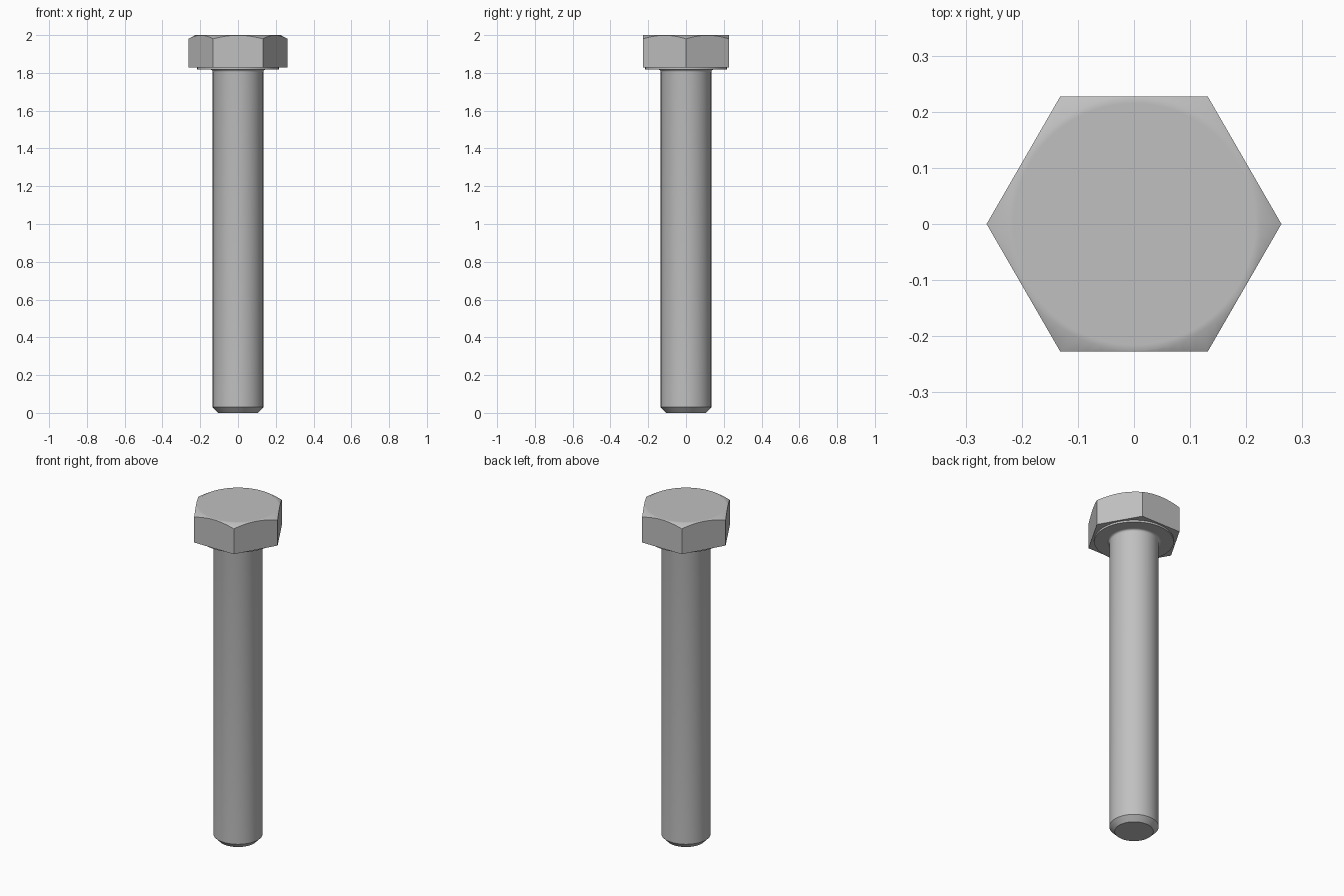
import bpy
import bmesh
from math import cos, sin, tan, pi, radians

SEGMENTS = 72
APOTHEM = 0.2275
SHANK_R = 0.134
HEAD_BASE = 1.828
WASHER_BASE = 1.817

old = bpy.data.objects.get("Cube")
if old:
    bpy.data.objects.remove(old, do_unlink=True)

steel = bpy.data.materials.new("steel grey")
steel.use_nodes = True
colour = (0.53, 0.53, 0.53, 1)
steel.diffuse_color = colour
steel.node_tree.nodes["Principled BSDF"].inputs["Base Color"].default_value = colour


def hex_radius(angle):
    """Distance from the axis to a hexagon with corners on the x axis."""
    return APOTHEM / cos(angle % (pi / 3) - pi / 6)


def lathe(name, rings, cap_first=True, cap_last=True):
    """Skin a stack of rings; each ring maps an angle to (radius, height)."""
    bm = bmesh.new()
    loops = []
    for ring in rings:
        loop = []
        for i in range(SEGMENTS):
            a = 2 * pi * i / SEGMENTS
            r, z = ring(a)
            loop.append(bm.verts.new((r * cos(a), r * sin(a), z)))
        loops.append(loop)
    for low, high in zip(loops, loops[1:]):
        for i in range(SEGMENTS):
            j = (i + 1) % SEGMENTS
            bm.faces.new((low[i], low[j], high[j], high[i]))
    if cap_first:
        bm.faces.new(loops[0][::-1])
    if cap_last:
        bm.faces.new(loops[-1])
    mesh = bpy.data.meshes.new(name)
    bm.to_mesh(mesh)
    bm.free()
    mesh.materials.append(steel)
    obj = bpy.data.objects.new(name, mesh)
    bpy.context.collection.objects.link(obj)
    bpy.ops.object.select_all(action="DESELECT")
    obj.select_set(True)
    bpy.context.view_layer.objects.active = obj
    bpy.ops.object.shade_smooth_by_angle(angle=radians(35))
    return obj


def circle(r, z):
    return lambda a: (r, z)


# Hexagonal head with a washer face below and a conical chamfer on top
chamfer_r = APOTHEM - 0.002


def chamfer_edge(a):
    r = hex_radius(a)
    return r, 2 - (r - chamfer_r) * tan(radians(28))


lathe("hex_head", [
    circle(0.216, WASHER_BASE),
    circle(0.216, HEAD_BASE),
    lambda a: (hex_radius(a), HEAD_BASE),
    chamfer_edge,
    circle(chamfer_r, 2),
    circle(chamfer_r - 0.01, 2),
])

# Plain shank with a chamfered tip and a small fillet under the head
fillet = 0.012
arc = [(SHANK_R + fillet * (1 - cos(t)), WASHER_BASE - fillet * (1 - sin(t)))
       for t in (k * pi / 8 for k in range(5))]
lathe("shank", [circle(0.105, 0), circle(SHANK_R, 0.03)]
      + [circle(r, z) for r, z in arc], cap_last=False)
